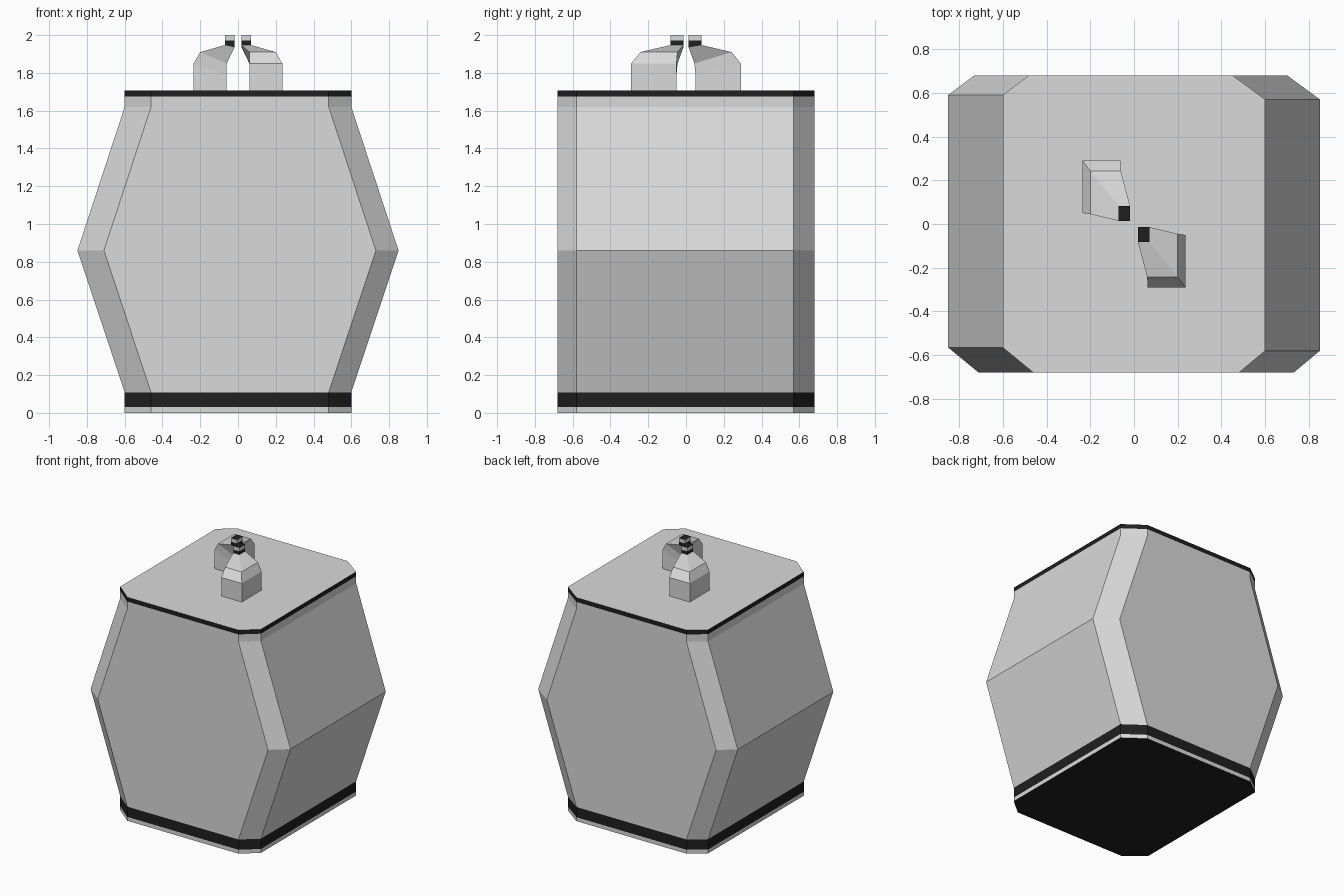
import bpy, bmesh

if "Cube" in bpy.data.objects:
    bpy.data.objects.remove(bpy.data.objects["Cube"])


def material(name, v):
    m = bpy.data.materials.new(name)
    m.diffuse_color = (v, v, v, 1)
    m.use_nodes = True
    m.node_tree.nodes["Principled BSDF"].inputs["Base Color"].default_value = m.diffuse_color
    return m


GREY = material("light grey", 0.70)
BLACK = material("black", 0.014)


def loft(name, rings, black_spans=(), black_bottom=False, black_top=False):
    """Skin closed rings, cap both ends, colour chosen ring spans black."""
    bm = bmesh.new()
    loops = [[bm.verts.new(p) for p in ring] for ring in rings]
    n = len(loops[0])
    for s in range(len(loops) - 1):
        for i in range(n):
            j = (i + 1) % n
            f = bm.faces.new((loops[s][i], loops[s][j], loops[s + 1][j], loops[s + 1][i]))
            f.material_index = int(s in black_spans)
    bottom = bm.faces.new(loops[0][::-1])
    bottom.material_index = int(black_bottom)
    top = bm.faces.new(loops[-1])
    top.material_index = int(black_top)
    bmesh.ops.recalc_face_normals(bm, faces=bm.faces[:])
    me = bpy.data.meshes.new(name)
    bm.to_mesh(me)
    bm.free()
    me.materials.append(GREY)
    me.materials.append(BLACK)
    ob = bpy.data.objects.new(name, me)
    bpy.context.collection.objects.link(ob)
    return ob


# Body: chamfered rectangle that swells in x at mid height
def body_ring(hx, z, hy=0.68):
    return [(-hx + 0.14, -hy, z), (hx - 0.12, -hy, z), (hx, -0.58, z), (hx, 0.57, z),
            (hx - 0.15, hy, z), (-hx + 0.12, hy, z), (-hx, 0.59, z), (-hx, -0.565, z)]


levels = [(0.60, 0), (0.60, 0.03), (0.60, 0.108), (0.85, 0.86),
          (0.60, 1.62), (0.60, 1.675), (0.60, 1.708)]
loft("body", [body_ring(*l) for l in levels], black_spans=(1, 5), black_bottom=True)

# Top hooks: square base tapering inward to a small upright post
claw = [
    [(.235, -.29, 1.705), (.235, -.05, 1.705), (.062, -.05, 1.705), (.062, -.29, 1.705)],
    [(.235, -.29, 1.85), (.235, -.05, 1.85), (.062, -.05, 1.79), (.062, -.29, 1.85)],
    [(.20, -.242, 1.91), (.20, -.045, 1.91), (.06, -.045, 1.85), (.06, -.242, 1.91)],
    [(.07, -.083, 1.947), (.07, -.014, 1.947), (.018, -.014, 1.935), (.018, -.083, 1.947)],
    [(.07, -.083, 1.972), (.07, -.014, 1.972), (.018, -.014, 1.972), (.018, -.083, 1.972)],
    [(.07, -.083, 2.0), (.07, -.014, 2.0), (.018, -.014, 2.0), (.018, -.083, 2.0)],
]
for name, s in (("front_hook", 1), ("back_hook", -1)):
    loft(name, [[(s * x, s * y, z) for x, y, z in r] for r in claw],
         black_spans=(3,), black_top=True)
